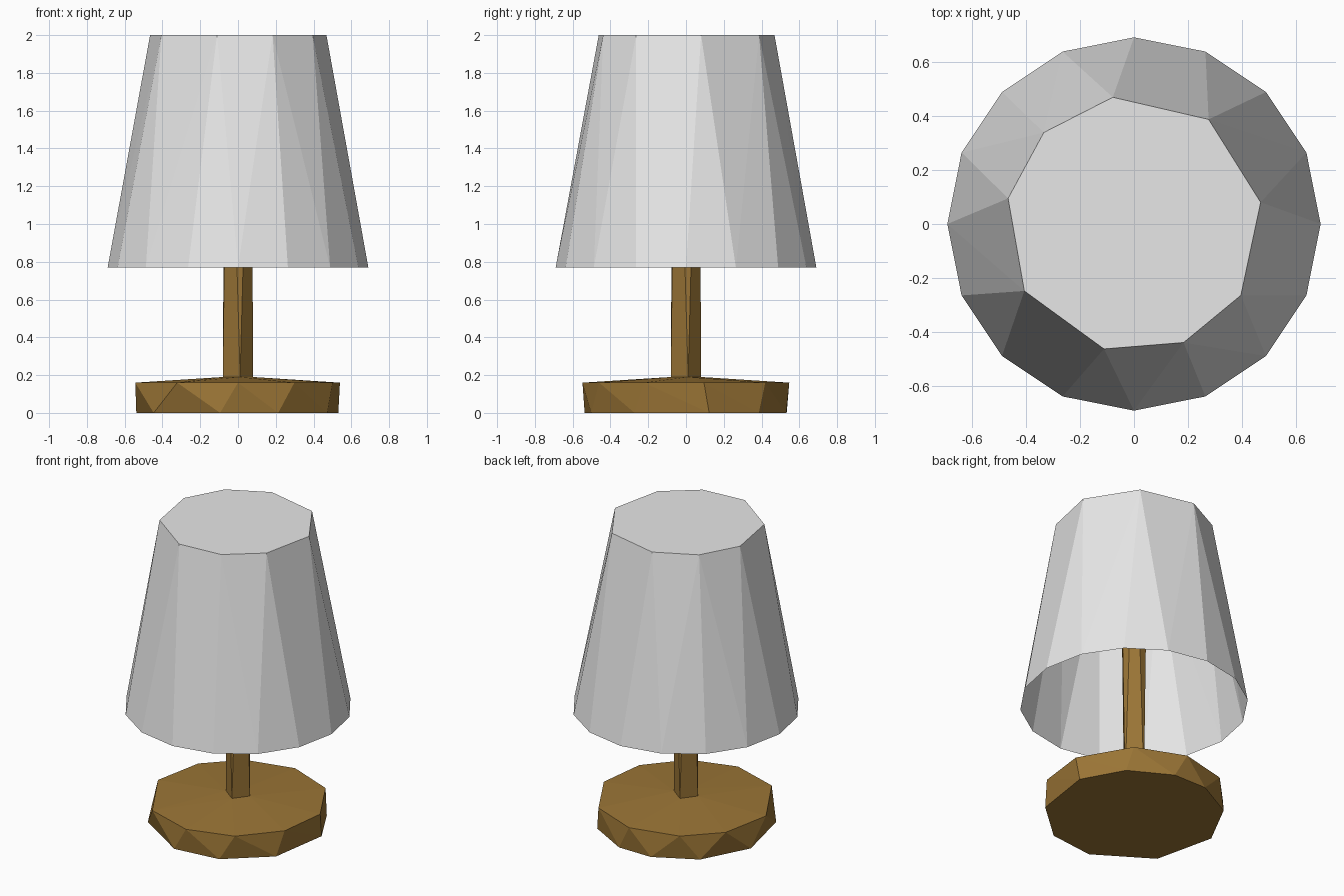
import bpy, bmesh
from math import sin, cos, radians
from mathutils import Vector

cube = bpy.data.objects.get("Cube")
if cube:
    bpy.data.objects.remove(cube, do_unlink=True)


def material(name, color):
    mat = bpy.data.materials.new(name)
    mat.use_nodes = True
    mat.diffuse_color = color
    mat.node_tree.nodes["Principled BSDF"].inputs["Base Color"].default_value = color
    return mat


def ring(angles, radius, z):
    return [Vector((radius * cos(radians(a)), radius * sin(radians(a)), z)) for a in angles]


def faceted(name, rings, mat, open_bottom=False):
    """Flat-shaded solid stretched over rings that may differ in side count."""
    bm = bmesh.new()
    for points in rings:
        for p in points:
            bm.verts.new(p)
    bmesh.ops.convex_hull(bm, input=bm.verts)
    bmesh.ops.recalc_face_normals(bm, faces=bm.faces)
    if open_bottom:
        floor = [f for f in bm.faces if f.normal.z < -0.9]
        bmesh.ops.delete(bm, geom=floor, context='FACES')
    bmesh.ops.dissolve_limit(bm, angle_limit=radians(1), verts=bm.verts, edges=bm.edges)
    mesh = bpy.data.meshes.new(name)
    bm.to_mesh(mesh)
    bm.free()
    mesh.materials.append(mat)
    obj = bpy.data.objects.new(name, mesh)
    bpy.context.collection.objects.link(obj)
    return obj


wood = material("brown wood", (0.33, 0.18, 0.037, 1))
fabric = material("white fabric", (0.8, 0.8, 0.8, 1))

# Base: chunky disc with staggered rims and a shallow rise to the pole
pole_foot = ring([8 + 90 * i for i in range(4)], 0.081, 0.19)
faceted("base", [
    ring([13, 45, 77, 102, 134, 171, 215, 260, 293, 330], 0.545, 0),
    ring([10, 50, 86, 121, 151, 187, 234, 270, 303, 336], 0.548, 0.16),
    pole_foot,
], wood)

# Pole: square foot turning into an eight-sided top inside the shade
faceted("pole", [pole_foot, ring([30.5 + 45 * i for i in range(8)], 0.077, 1.25)], wood)

# Shade: sixteen-sided open rim narrowing to an uneven nine-sided closed top
faceted("shade", [
    ring([22.5 * i for i in range(16)], 0.69, 0.77),
    ring([9.7, 54.5, 99.5, 134.6, 168.5, 211.4, 256.5, 292.7, 326.3], 0.475, 2.0),
], fabric, open_bottom=True)
